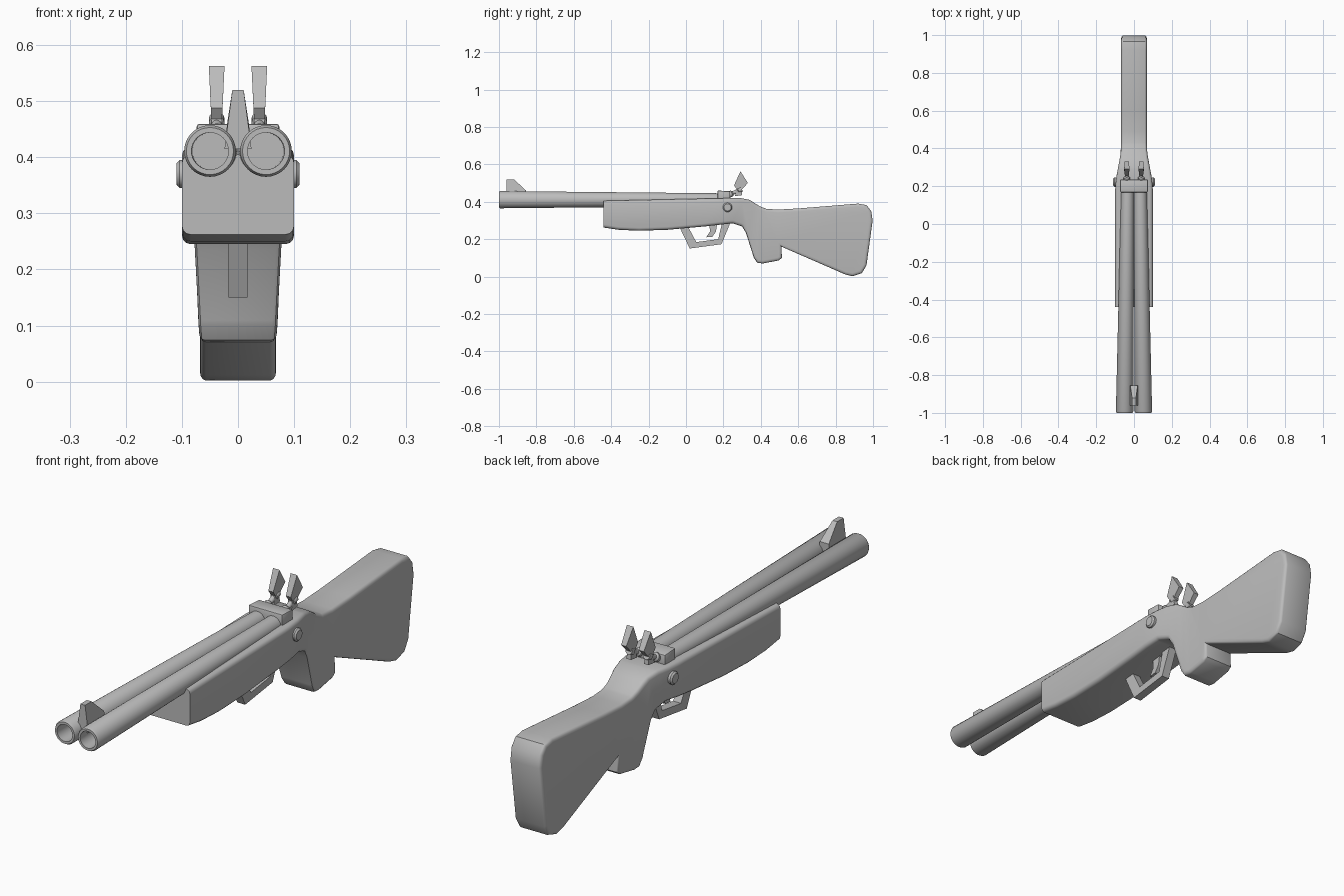
import bpy, bmesh, math
from mathutils import Vector, Matrix

cube = bpy.data.objects.get("Cube")
if cube:
    bpy.data.objects.remove(cube, do_unlink=True)

grey = bpy.data.materials.new("plain_grey")
grey.use_nodes = True
COL = (0.5, 0.5, 0.5, 1)
grey.diffuse_color = COL
grey.node_tree.nodes["Principled BSDF"].inputs["Base Color"].default_value = COL


def finish(name, bm, smooth=True):
    bmesh.ops.recalc_face_normals(bm, faces=bm.faces)
    me = bpy.data.meshes.new(name)
    bm.to_mesh(me)
    bm.free()
    ob = bpy.data.objects.new(name, me)
    bpy.context.collection.objects.link(ob)
    me.materials.append(grey)
    if smooth:
        bpy.ops.object.select_all(action='DESELECT')
        ob.select_set(True)
        bpy.context.view_layer.objects.active = ob
        bpy.ops.object.shade_smooth_by_angle(angle=math.radians(35))
    return ob


def slab(profile, half, x=0.0):
    """Side profile of (y, z) points extruded across x."""
    bm = bmesh.new()
    face = bm.faces.new([bm.verts.new((x - half, y, z)) for y, z in profile])
    new = bmesh.ops.extrude_face_region(bm, geom=[face])["geom"]
    bmesh.ops.translate(bm, verts=[g for g in new if isinstance(g, bmesh.types.BMVert)],
                        vec=(2 * half, 0, 0))
    return bm


def lathe(profile, steps=32):
    """Spin (radius, y) points around the y axis."""
    bm = bmesh.new()
    vs = [bm.verts.new((r, y, 0)) for r, y in profile]
    es = [bm.edges.new(p) for p in zip(vs, vs[1:])]
    bmesh.ops.spin(bm, geom=vs + es, cent=(0, 0, 0), axis=(0, 1, 0),
                   angle=2 * math.pi, steps=steps, use_duplicate=False)
    bmesh.ops.remove_doubles(bm, verts=bm.verts, dist=1e-5)
    return bm


# Stock: rounded slab, wide fore-end narrowing to the butt
FRONT = -0.44
outline = [(FRONT, 0.405), (0.15, 0.418), (0.29, 0.42), (0.34, 0.41), (0.395, 0.375),
           (0.43, 0.362), (0.49, 0.358), (0.6, 0.364), (0.92, 0.39), (0.965, 0.382),
           (0.99, 0.35), (0.998, 0.3), (0.965, 0.06), (0.94, 0.018), (0.89, 0.002),
           (0.85, 0.012), (0.51, 0.16), (0.513, 0.1), (0.495, 0.086), (0.41, 0.07),
           (0.38, 0.074), (0.363, 0.1), (0.32, 0.235), (0.3, 0.268), (0.25, 0.285),
           (0.1, 0.268), (-0.1, 0.25), (-0.25, 0.245), (-0.36, 0.25), (FRONT, 0.262)]
bm = slab(outline, 0.1)
rim = [e for e in bm.edges if abs(e.verts[0].co.x - e.verts[1].co.x) < 1e-4
       and min(v.co.y for v in e.verts) != max(v.co.y for v in e.verts)
       or max(v.co.y for v in e.verts) > 0.9 and e.verts[0].co.x == e.verts[1].co.x]
bmesh.ops.bevel(bm, geom=rim, offset=0.016, segments=3, profile=0.5, affect='EDGES')
cuts = [0.18, 0.24, 0.3, 0.36, 0.42]
for y in cuts:
    bmesh.ops.bisect_plane(bm, geom=bm.verts[:] + bm.edges[:] + bm.faces[:],
                           plane_co=(0, y, 0), plane_no=(0, 1, 0))
for v in bm.verts:
    t = min(max((v.co.y - cuts[0]) / (cuts[-1] - cuts[0]), 0), 1)
    v.co.x *= 1 - 0.32 * t * t * (3 - 2 * t)
finish("stock", bm)

# Front sight: wedge that narrows upward
bm = slab([(-0.96, 0.415), (-0.96, 0.52), (-0.92, 0.52), (-0.855, 0.46), (-0.855, 0.415)], 0.024)
for v in bm.verts:
    v.co.x *= 1 - 0.58 * min(max((v.co.z - 0.43) / 0.09, 0), 1)
finish("front_sight", bm, False)

# Breech block behind the barrels
bm = slab([(0.168, 0.4), (0.168, 0.46), (0.236, 0.456), (0.236, 0.4)], 0.074)
bmesh.ops.bevel(bm, geom=bm.edges[:], offset=0.006, segments=2, profile=0.5, affect='EDGES')
finish("breech_block", bm)

# Trigger guard and trigger
finish("trigger_guard", slab([(-0.035, 0.265), (0.02, 0.15), (0.19, 0.173), (0.24, 0.295),
                              (0.195, 0.295), (0.172, 0.2), (0.055, 0.184), (0.012, 0.265)],
                             0.017), False)
finish("trigger", slab([(0.125, 0.29), (0.128, 0.24), (0.108, 0.21), (0.14, 0.212),
                        (0.16, 0.24), (0.168, 0.29)], 0.01), False)

for side, s in (("left", 1), ("right", -1)):
    # Barrel: hollow muzzle, tapering and converging to the rear
    bm = lathe([(0, -0.88), (0.033, -0.88), (0.033, -1), (0.042, -1), (0.046, -0.993),
                (0.034, 0.2), (0, 0.2)])
    for v in bm.verts:
        v.co += Vector((s * (0.05 - 0.0135 * (v.co.y + 1)), 0, 0.411))
    finish(side + "_barrel", bm)

    # Side pin with a rounded edge
    bm = lathe([(0, -0.02), (0.025, -0.02), (0.025, 0.012), (0.019, 0.018), (0, 0.018)], 16)
    bmesh.ops.transform(bm, verts=bm.verts, matrix=Matrix.Translation((s * 0.092, 0.222, 0.37))
                        @ Matrix.Rotation(-s * math.pi / 2, 4, 'Z'))
    finish(side + "_side_pin", bm)

    # Inclined striker under the hammer
    bm = lathe([(0, -0.04), (0.017, -0.04), (0.017, -0.018), (0.01, -0.012), (0.01, 0.016),
                (0.014, 0.02), (0.014, 0.04), (0, 0.04)], 16)
    bmesh.ops.transform(bm, verts=bm.verts, matrix=Matrix.Translation((s * 0.038, 0.262, 0.452))
                        @ Matrix.Rotation(math.radians(24), 4, 'X'))
    finish(side + "_striker", bm)

    # Hammer: diamond spur on a short stem, widening upward
    bm = slab([(0.262, 0.43), (0.27, 0.468), (0.257, 0.488), (0.291, 0.563), (0.331, 0.5),
               (0.297, 0.465), (0.3, 0.435)], 0.014)
    for v in bm.verts:
        v.co.x = s * 0.038 + v.co.x * (0.65 + 0.35 * min(max((v.co.z - 0.46) / 0.1, 0), 1))
    finish(side + "_hammer", bm, False)
